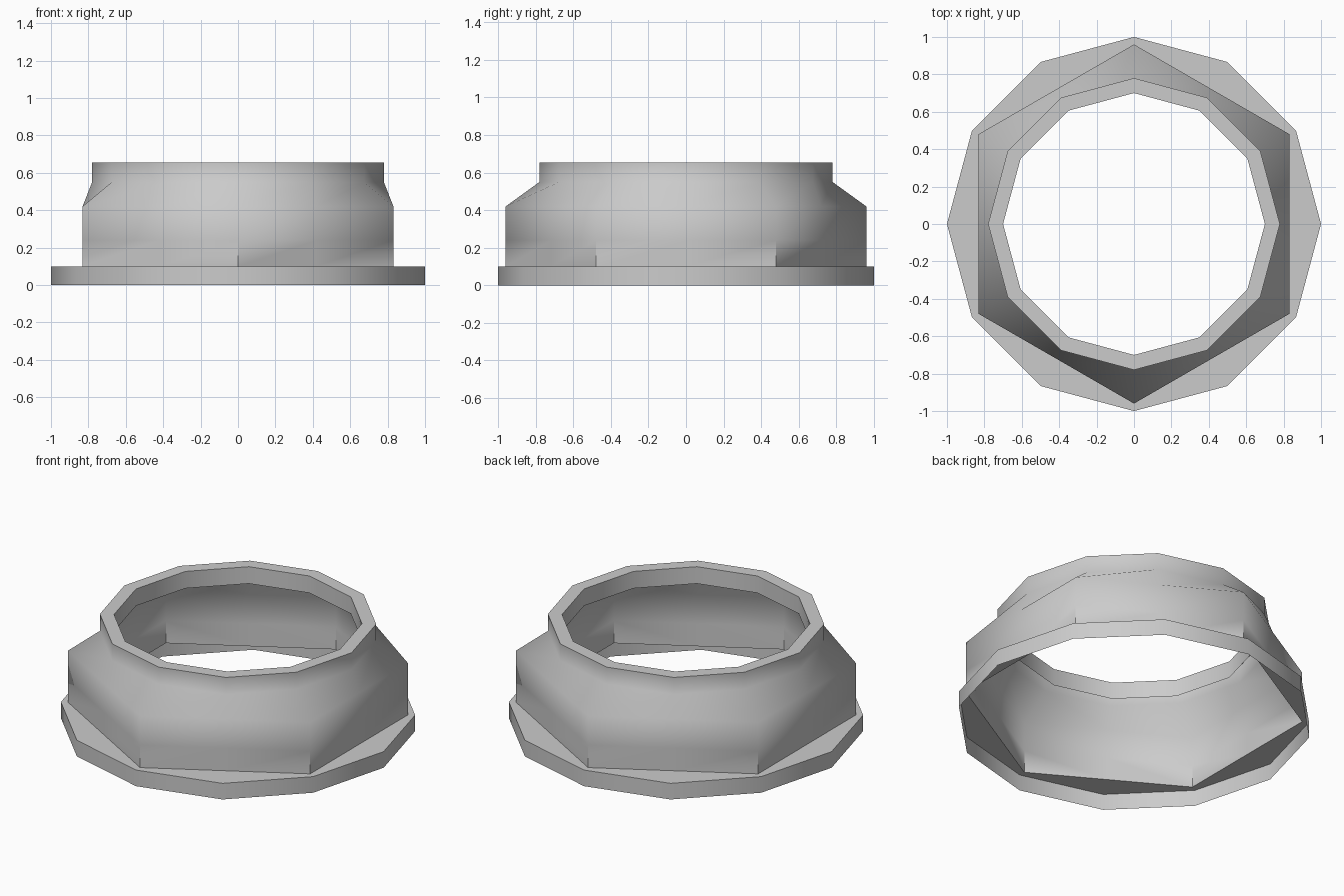
import bpy, bmesh
from math import cos, sin, pi, radians

if "Cube" in bpy.data.objects:
    bpy.data.objects.remove(bpy.data.objects["Cube"])

SIDES = 12


def ring(r, z):
    """Twelve-sided ring."""
    return [(r * cos(k * pi / 6), r * sin(k * pi / 6), z) for k in range(SIDES)]


def hex_ring(r, z):
    """Hexagon with a point at each corner and each side middle."""
    pts = []
    for k in range(SIDES):
        d = r if k % 2 else r * cos(pi / 6)
        pts.append((d * cos(k * pi / 6), d * sin(k * pi / 6), z))
    return pts


def loft(name, rings, is_sharp):
    """Skin a stack of rings as an open smooth sheet with chosen sharp edges."""
    bm = bmesh.new()
    loops = [[bm.verts.new(p) for p in r] for r in rings]
    for a, b in zip(loops, loops[1:]):
        for k in range(SIDES):
            n = (k + 1) % SIDES
            bm.faces.new((a[k], a[n], b[n], b[k])).smooth = True
    bm.normal_update()
    for e in bm.edges:
        if len(e.link_faces) == 2:
            e.smooth = not is_sharp(e)
    mesh = bpy.data.meshes.new(name)
    bm.to_mesh(mesh)
    bm.free()
    obj = bpy.data.objects.new(name, mesh)
    bpy.context.collection.objects.link(obj)
    return obj


def steep(e):
    return e.calc_face_angle(0) > radians(65)


def steep_or_low_corner(e):
    low = max(v.co.z for v in e.verts) < 0.25
    return steep(e) or (low and e.calc_face_angle(0) > radians(50))


# Base flange: outer rim and flat ledge running in to the hexagonal body
loft("base_flange", [ring(1.0, 0), ring(1.0, 0.1), hex_ring(0.96, 0.1)], steep)

# Hexagonal body blending into a twelve-sided collar with a thick lip
loft("body_and_collar", [
    hex_ring(0.96, 0.1),
    hex_ring(0.96, 0.24),
    hex_ring(0.96, 0.42),
    ring(0.78, 0.55),
    ring(0.78, 0.655),
    ring(0.70, 0.655),
    ring(0.70, 0.55),
], steep_or_low_corner)
